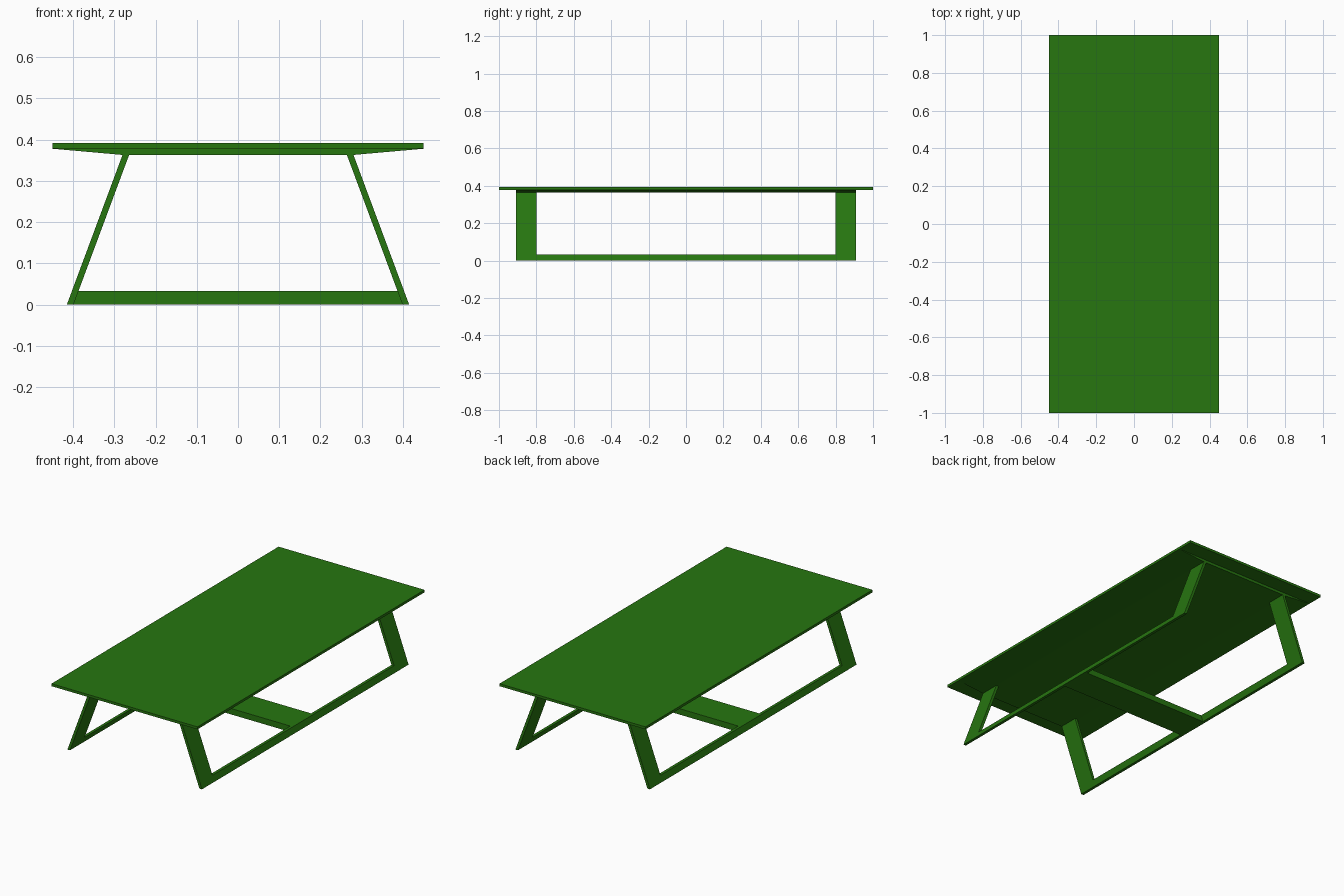
import bpy, bmesh

if "Cube" in bpy.data.objects:
    bpy.data.objects.remove(bpy.data.objects["Cube"])

green = bpy.data.materials.new("green")
green.diffuse_color = (0.02, 0.18, 0.005, 1)
green.use_nodes = True
green.node_tree.nodes["Principled BSDF"].inputs["Base Color"].default_value = green.diffuse_color


def prism(name, ring_a, ring_b):
    """Solid between two matching outlines."""
    bm = bmesh.new()
    a = [bm.verts.new(p) for p in ring_a]
    b = [bm.verts.new(p) for p in ring_b]
    n = len(a)
    bm.faces.new(a)
    bm.faces.new(b[::-1])
    for i in range(n):
        j = (i + 1) % n
        bm.faces.new((a[j], a[i], b[i], b[j]))
    bmesh.ops.recalc_face_normals(bm, faces=bm.faces)
    me = bpy.data.meshes.new(name)
    bm.to_mesh(me)
    bm.free()
    me.materials.append(green)
    ob = bpy.data.objects.new(name, me)
    bpy.context.collection.objects.link(ob)
    return ob


def along_y(name, profile, half):
    """Extrude an (x, z) profile symmetrically along y."""
    return prism(name, [(x, -half, z) for x, z in profile],
                 [(x, half, z) for x, z in profile])


TOP, UNDER, LEG_TOP, RAIL = 0.392, 0.378, 0.363, 0.033

# Tabletop board
along_y("tabletop", [(-.45, UNDER), (.45, UNDER), (.45, TOP), (-.45, TOP)], 1.0)

# Tapered panel under the top
along_y("under_panel", [(-.45, UNDER), (-.28, LEG_TOP), (.28, LEG_TOP), (.45, UNDER)], 0.91)

# Slanted U-shaped leg frames, one each side
outline = [(-.91, 0), (.91, 0), (.91, LEG_TOP), (.80, LEG_TOP),
           (.80, RAIL), (-.80, RAIL), (-.80, LEG_TOP), (-.91, LEG_TOP)]


def slant(z, foot):
    return foot - 0.135 * z / LEG_TOP


for side, label in ((-1, "left"), (1, "right")):
    prism(label + "_leg_frame",
          [(side * slant(z, .399), y, z) for y, z in outline],
          [(side * slant(z, .415), y, z) for y, z in outline])

# Cross beam joining the two floor rails
xt = slant(RAIL, .399)
along_y("cross_beam", [(-.399, 0), (.399, 0), (xt, RAIL), (-xt, RAIL)], 0.092)
